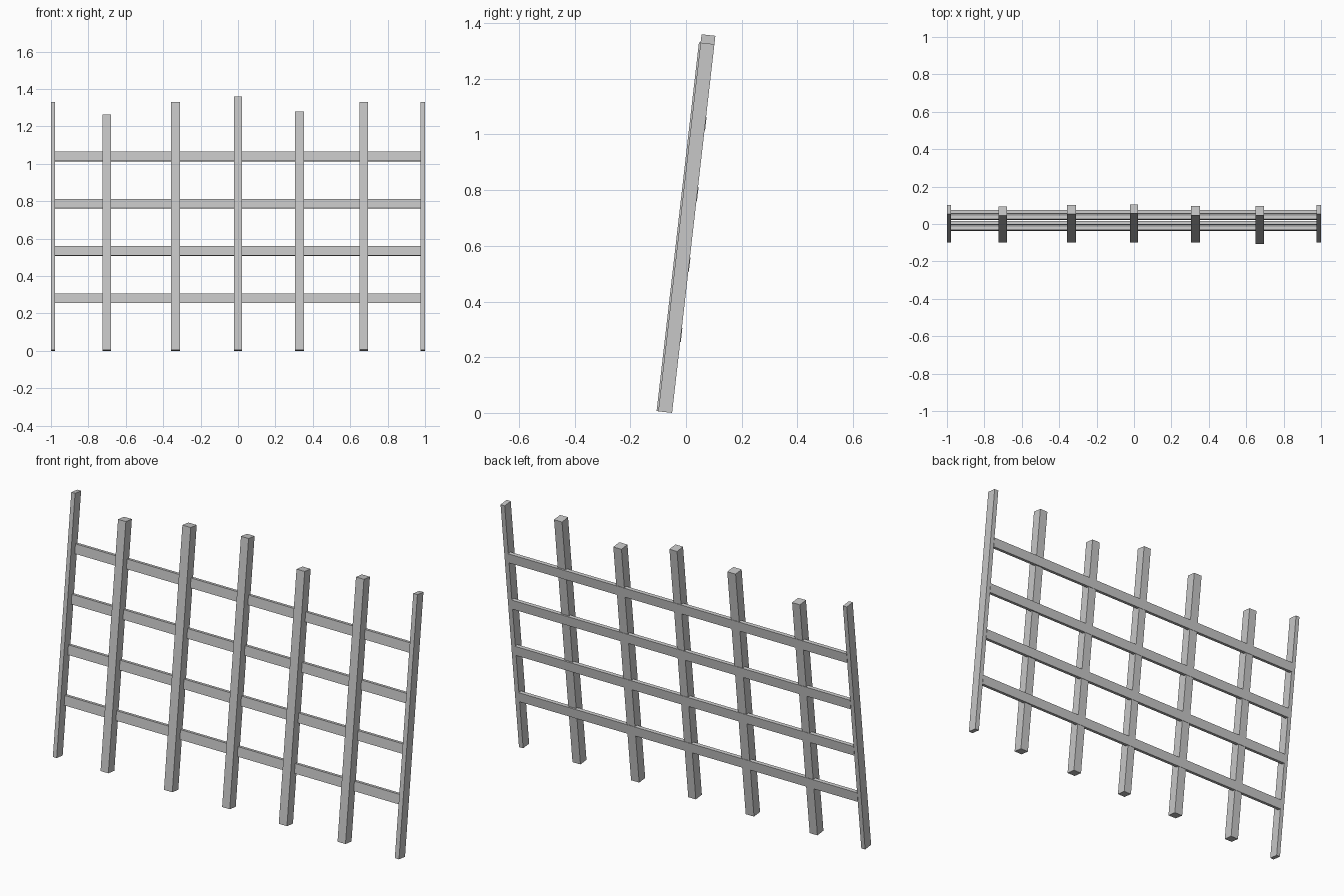
import bpy
import bmesh
import math
from mathutils import Matrix, Vector

cube = bpy.data.objects.get("Cube")
if cube:
    bpy.data.objects.remove(cube, do_unlink=True)

# One plain grey for the whole fence
grey = bpy.data.materials.new("light_grey")
grey.use_nodes = True
colour = (0.57, 0.57, 0.57, 1)
grey.diffuse_color = colour
grey.node_tree.nodes["Principled BSDF"].inputs["Base Color"].default_value = colour

LEAN = math.radians(6.55)
DEPTH = 0.05
BACK_FOOT = Vector((0, -0.05, 0))


def bar(name, x, d, h):
    """Box between (min, max) pairs, measured in the leaning plane of the fence."""
    size = Vector((x[1] - x[0], d[1] - d[0], h[1] - h[0]))
    centre = Vector((sum(x), sum(d), sum(h))) / 2
    bm = bmesh.new()
    bmesh.ops.create_cube(bm, size=1, matrix=Matrix.Translation(centre) @ Matrix.Diagonal(size.to_4d()))
    mesh = bpy.data.meshes.new(name)
    bm.to_mesh(mesh)
    bm.free()
    mesh.materials.append(grey)
    obj = bpy.data.objects.new(name, mesh)
    obj.location = BACK_FOOT
    obj.rotation_euler.x = -LEAN
    bpy.context.collection.objects.link(obj)


# Uprights: centre x, width, top height, forward shift
posts = {
    "right_end_post": (-0.989, 0.022, 1.33, 0),
    "right_outer_post": (-0.702, 0.045, 1.265, 0),
    "right_inner_post": (-0.334, 0.048, 1.33, 0),
    "middle_post": (0, 0.044, 1.36, 0),
    "left_inner_post": (0.329, 0.047, 1.28, 0),
    "left_outer_post": (0.672, 0.046, 1.33, 0.006),
    "left_end_post": (0.988, 0.024, 1.33, 0),
}
for name, (x, width, top, shift) in posts.items():
    length = (top - DEPTH * math.sin(LEAN)) / math.cos(LEAN)
    bar(name, (x - width / 2, x + width / 2), (-DEPTH - shift, -shift), (0, length))

# Four thin rails set near the back of the posts
for i in range(4):
    low = 0.257 + 0.2545 * i
    bar(f"rail_{i + 1}", (-0.98, 0.978), (-0.017, 0.002), (low, low + 0.05))
